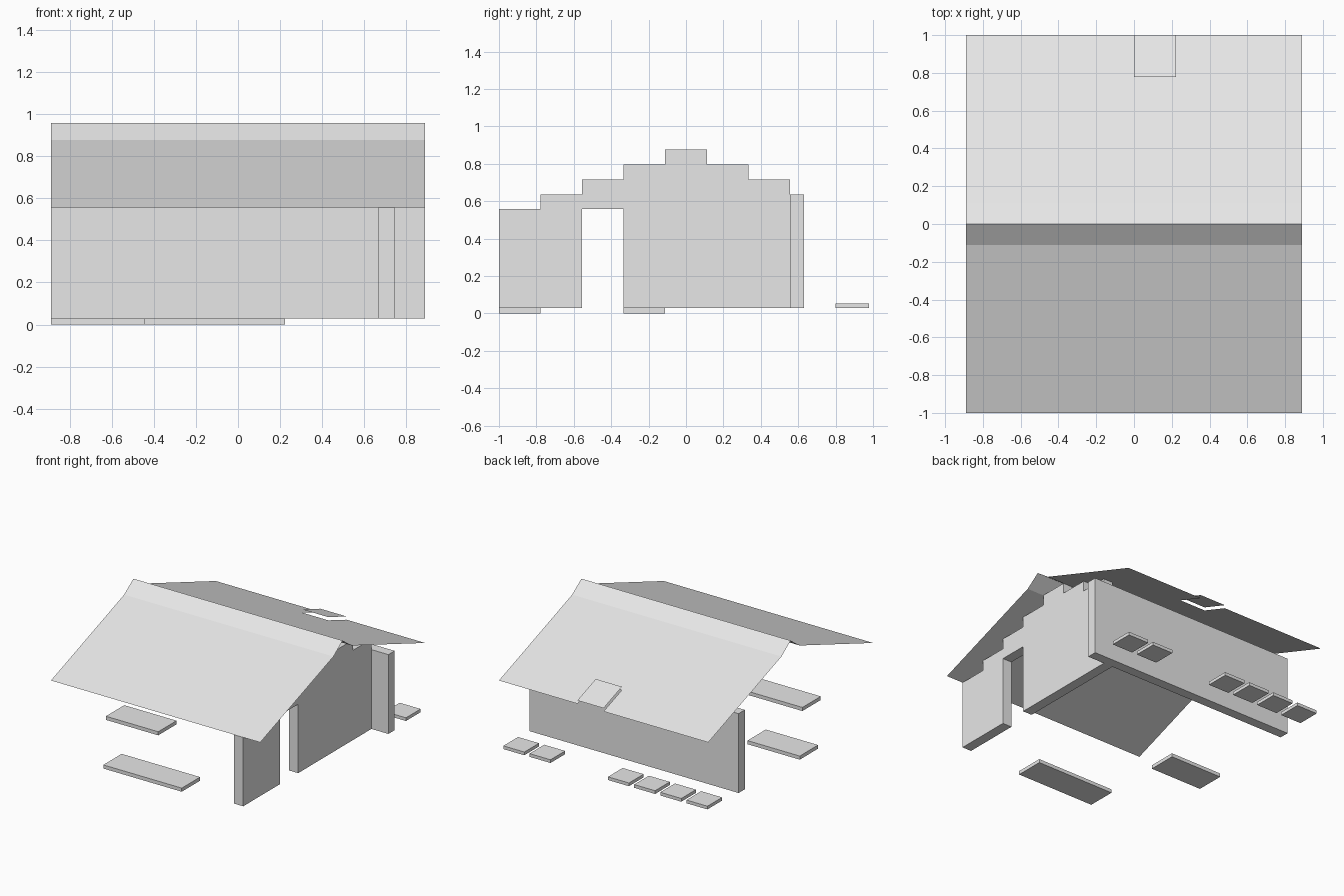
import bpy, bmesh

if "Cube" in bpy.data.objects:
    bpy.data.objects.remove(bpy.data.objects["Cube"])

U = 2 / 9            # plan grid module
S = 0.08             # height of one wall step
T = 0.078            # wall thickness
BASE = 0.0278        # underside of the walls
EAVE = 0.557
HALF = 4 * U         # half width along x

grey = bpy.data.materials.new("pale grey")
grey.diffuse_color = (0.8, 0.8, 0.8, 1)
grey.use_nodes = True
grey.node_tree.nodes["Principled BSDF"].inputs["Base Color"].default_value = grey.diffuse_color


def make_object(name, bm):
    me = bpy.data.meshes.new(name)
    bm.to_mesh(me)
    bm.free()
    me.materials.append(grey)
    ob = bpy.data.objects.new(name, me)
    bpy.context.collection.objects.link(ob)
    return ob


def box(name, x, y, z):
    bm = bmesh.new()
    bmesh.ops.create_cube(bm, size=1)
    for v in bm.verts:
        for i, (lo, hi) in enumerate((x, y, z)):
            v.co[i] = hi if v.co[i] > 0 else lo
    return make_object(name, bm)


def sheet(name, xs, profile, hole=None):
    """Thin sheet: a (y, z) profile swept through the x stations, minus one cell."""
    bm = bmesh.new()
    rows = [[bm.verts.new((x, y, z)) for x in xs] for y, z in profile]
    for r in range(len(profile) - 1):
        for c in range(len(xs) - 1):
            if (r, c) != hole:
                bm.faces.new((rows[r][c], rows[r][c + 1],
                              rows[r + 1][c + 1], rows[r + 1][c]))
    return make_object(name, bm)


# Stepped gable wall with a doorway, profile in (y, z)
ys = [-1 + U * i for i in range(8)]
outline = [(ys[0], BASE)]
for i in range(7):
    top = EAVE + S * (4 - abs(i - 4))
    outline += [(ys[i], top), (ys[i + 1], top)]
outline += [(ys[7], BASE), (ys[3], BASE), (ys[3], EAVE), (ys[2], EAVE), (ys[2], BASE)]
bm = bmesh.new()
face = bm.faces.new([bm.verts.new((3 * U, y, z)) for y, z in outline])
ext = bmesh.ops.extrude_face_region(bm, geom=[face])["geom"]
bmesh.ops.translate(bm, vec=(T, 0, 0),
                    verts=[g for g in ext if isinstance(g, bmesh.types.BMVert)])
bmesh.ops.recalc_face_normals(bm, faces=bm.faces)
make_object("gable_wall", bm)

# Long back wall
box("back_wall", (-HALF, HALF), (ys[7], ys[7] + T - 0.002), (BASE, EAVE + S))

# Roof sheets with a steeper ridge, and an eave opening at the back
knee, ridge = (U / 2, EAVE + 4 * S), (0, EAVE + 5 * S)
sheet("front_roof", [-HALF, HALF], [(-1, EAVE), (-knee[0], knee[1]), ridge])
sheet("back_roof", [-HALF, 0, U, HALF],
      [ridge, knee, (1 - U, EAVE + S), (1, EAVE)], hole=(2, 1))

# Raised hatch over the opening
sheet("roof_hatch", [0, U], [(1 - U, EAVE + S + 0.025), (1, EAVE + 0.025)])

# Front paving slabs
box("front_slab", (-2 * U, U), (-1, -1 + U), (0, BASE))
box("inner_slab", (-HALF, -2 * U), (ys[3], ys[4]), (0, BASE))

# Row of square pads behind the back wall
inset = 0.1 * U
for i in (0, 1, 2, 3, 6, 7):
    x = -HALF + i * U
    box(f"back_pad_{i}", (x + inset, x + U - inset),
        (1 - U + inset, 1 - inset), (BASE, BASE * 2 - 0.003))
